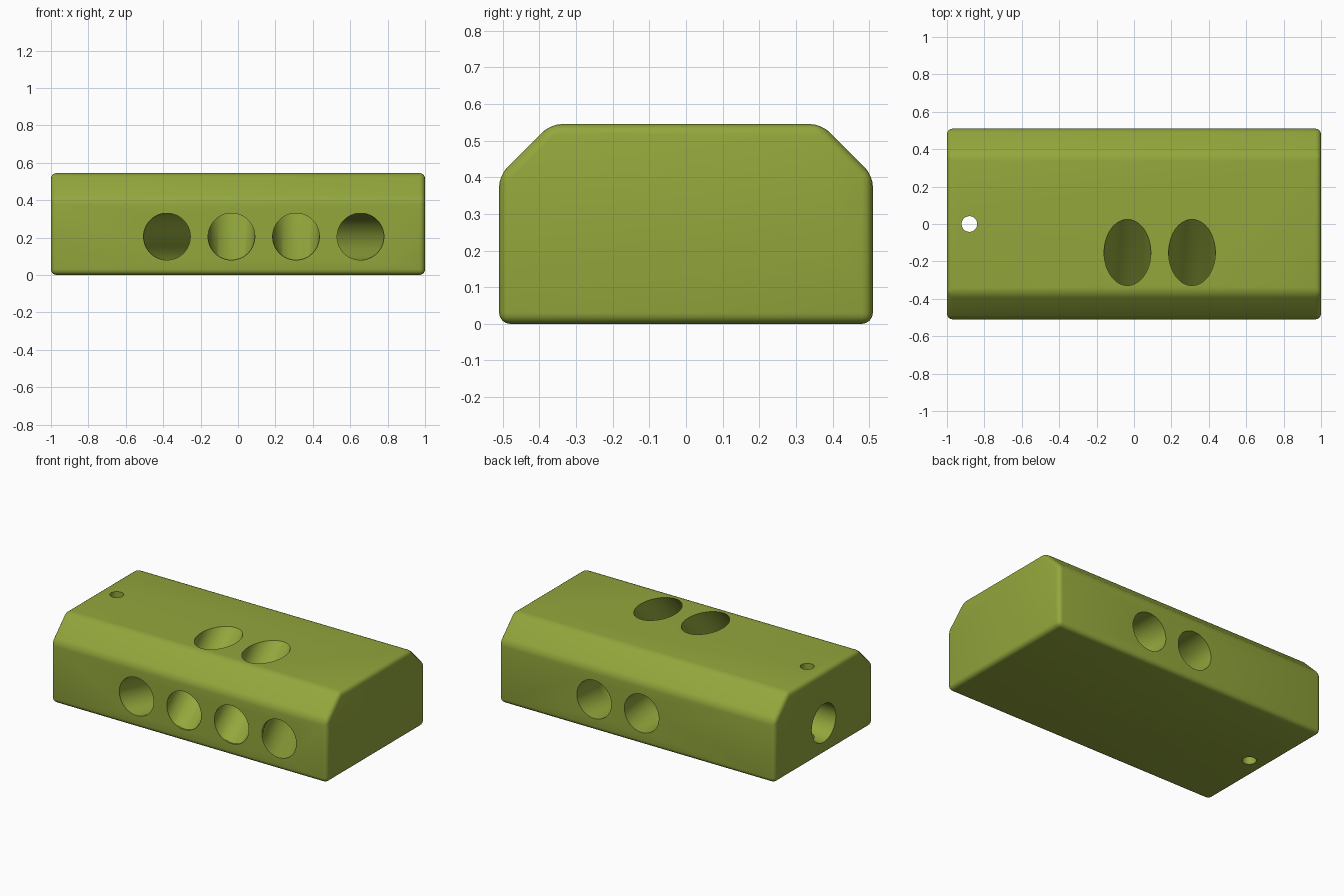
import bpy, bmesh, math
from mathutils import Vector

if "Cube" in bpy.data.objects:
    bpy.data.objects.remove(bpy.data.objects["Cube"])

green = bpy.data.materials.new("olive green")
green.diffuse_color = (0.29, 0.385, 0.045, 1)
green.use_nodes = True
green.node_tree.nodes["Principled BSDF"].inputs["Base Color"].default_value = green.diffuse_color


def make_object(name, bm):
    bmesh.ops.recalc_face_normals(bm, faces=bm.faces)
    mesh = bpy.data.meshes.new(name)
    bm.to_mesh(mesh)
    bm.free()
    mesh.materials.append(green)
    obj = bpy.data.objects.new(name, mesh)
    bpy.context.collection.objects.link(obj)
    return obj


def tube(name, rings, radius, sides=64):
    """Loft circles, each given as (centre, facing direction)."""
    bm = bmesh.new()
    loops = []
    for centre, direction in rings:
        d = Vector(direction).normalized()
        u = d.orthogonal().normalized() if abs(d.z) > 0.9 else d.cross((0, 0, 1)).normalized()
        v = u.cross(d)
        loops.append([bm.verts.new(Vector(centre) + radius * (
            u * math.cos(math.tau * i / sides) + v * math.sin(math.tau * i / sides)))
            for i in range(sides)])
    for a, b in zip(loops, loops[1:]):
        for i in range(sides):
            j = (i + 1) % sides
            bm.faces.new((a[i], a[j], b[j], b[i]))
    bm.faces.new(loops[0])
    bm.faces.new(loops[-1])
    return make_object(name, bm)


# Block: chamfered side profile extruded along x
bm = bmesh.new()
profile = [(-0.51, 0), (0.51, 0), (0.51, 0.405), (0.37, 0.545), (-0.37, 0.545), (-0.51, 0.405)]
face = bm.faces.new([bm.verts.new((-1, y, z)) for y, z in profile])
side = bmesh.ops.extrude_face_region(bm, geom=[face])
bmesh.ops.translate(bm, vec=(2, 0, 0),
                    verts=[v for v in side["geom"] if isinstance(v, bmesh.types.BMVert)])
block = make_object("block", bm)

bevel = block.modifiers.new("rounded_edges", "BEVEL")
bevel.width = 0.03
bevel.segments = 4
bevel.limit_method = "ANGLE"

R, Z = 0.125, 0.205
along_y, rising = (0, 1, 0), (0, 1, 1)
cutters = []

# Tunnels from the front up to the top
for x in (-0.035, 0.31):
    cutters.append(tube("rising_tunnel", [
        ((x, -0.7, Z), along_y), ((x, -0.5, Z), along_y),
        ((x, -0.342, 0.355), rising), ((x, 0.15, 0.847), rising)], R))

# Level tunnels running through to the back
for x0, x1 in ((-0.38, -0.035), (0.655, 0.31)):
    cutters.append(tube("through_tunnel", [
        ((x0, -0.7, Z), along_y), ((x0, -0.49, Z), along_y),
        ((x1, 0.28, Z), along_y), ((x1, 0.7, Z), along_y)], R))

# Blind bore in the left end and small cord hole
cutters.append(tube("end_bore", [((-1.2, 0, Z), (1, 0, 0)), ((-0.5, 0, Z), (1, 0, 0))], R))
cutters.append(tube("cord_hole", [((-0.88, 0, -0.2), (0, 0, 1)), ((-0.88, 0, 0.8), (0, 0, 1))], 0.042, 32))

for cutter in cutters:
    cut = block.modifiers.new(cutter.name, "BOOLEAN")
    cut.operation = "DIFFERENCE"
    cut.solver = "EXACT"
    cut.object = cutter

# Apply the cuts and discard the cutters
bpy.context.view_layer.objects.active = block
block.select_set(True)
for name in [m.name for m in block.modifiers]:
    bpy.ops.object.modifier_apply(modifier=name)
for cutter in cutters:
    bpy.data.objects.remove(cutter)
bpy.ops.object.shade_smooth_by_angle(angle=math.radians(30))
